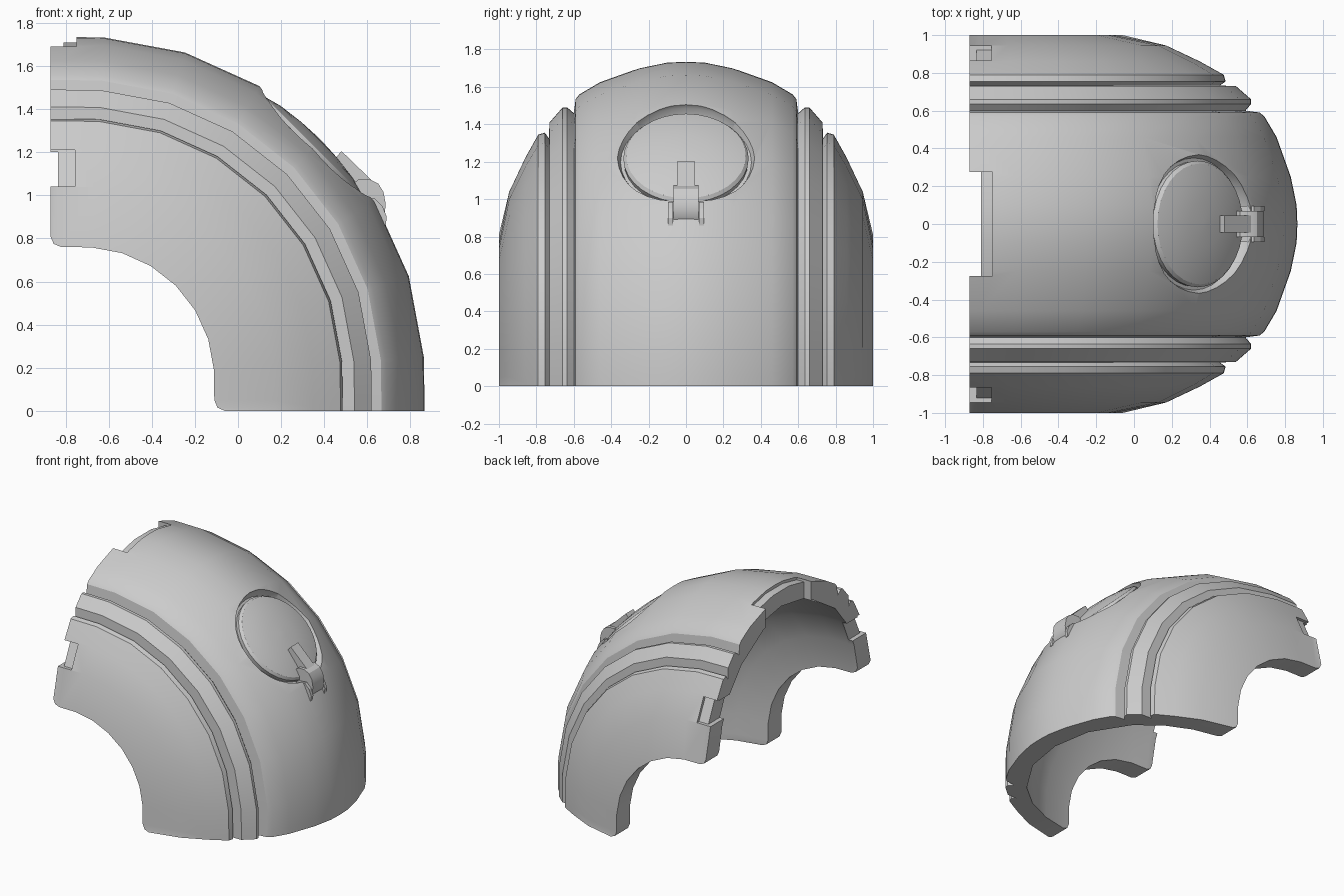
import bpy, bmesh
from math import sin, cos, pi, radians
from mathutils import Matrix, Vector

if "Cube" in bpy.data.objects:
    bpy.data.objects.remove(bpy.data.objects["Cube"])

grey = bpy.data.materials.new("light_grey")
grey.use_nodes = True
grey.diffuse_color = (0.6, 0.6, 0.6, 1)
grey.node_tree.nodes["Principled BSDF"].inputs["Base Color"].default_value = (0.6, 0.6, 0.6, 1)


def finish(name, bm):
    bmesh.ops.recalc_face_normals(bm, faces=bm.faces)
    me = bpy.data.meshes.new(name)
    bm.to_mesh(me)
    bm.free()
    me.materials.append(grey)
    ob = bpy.data.objects.new(name, me)
    bpy.context.collection.objects.link(ob)
    return ob


def loft(name, rings):
    """Skin a list of closed rings and cap both ends."""
    bm = bmesh.new()
    rows = [[bm.verts.new(p) for p in ring] for ring in rings]
    n = len(rows[0])
    for a, b in zip(rows, rows[1:]):
        for i in range(n):
            j = (i + 1) % n
            bm.faces.new((a[i], a[j], b[j], b[i]))
    bm.faces.new(rows[0])
    bm.faces.new(rows[-1][::-1])
    return finish(name, bm)


def prism_x(name, yz, lo, hi):
    return loft(name, [[(x, y, z) for y, z in yz] for x in (lo, hi)])


def prism_y(name, xz, lo, hi):
    return loft(name, [[(x, y, z) for x, z in xz] for y in (lo, hi)])


def select(ob):
    bpy.ops.object.select_all(action='DESELECT')
    ob.select_set(True)
    bpy.context.view_layer.objects.active = ob


def cut(ob, cutter):
    mod = ob.modifiers.new("cut", 'BOOLEAN')
    mod.operation, mod.solver, mod.object = 'DIFFERENCE', 'EXACT', cutter
    select(ob)
    bpy.ops.object.modifier_apply(modifier=mod.name)
    bpy.data.objects.remove(cutter)


def smooth(ob, angle=30):
    select(ob)
    bpy.ops.object.shade_smooth_by_angle(angle=radians(angle))


# Shell cross-section as (y, radius): outer skin with two grooves, then inner skin
RIM = 0.76
outer = [(0, 1.735), (0.1, 1.731), (0.25, 1.70), (0.46, 1.625), (0.57, 1.56),
         (0.59, 1.535), (0.6, 1.46), (0.635, 1.49), (0.66, 1.49), (0.73, 1.41),
         (0.733, 1.325), (0.755, 1.355), (0.79, 1.345), (0.86, 1.22),
         (0.945, 1.04), (1.0, RIM)]
inner = [(0.84, RIM), (0.80, 1.0), (0.71, 1.2), (0.57, 1.37), (0.3, 1.54), (0, 1.59)]
half = outer + inner
section = half + [(-y, r) for y, r in reversed(half) if y > 0]

# Rounded rim corners: (distance from the end, rim lift)
corner = [(0, 0.05), (0.015, 0.015), (0.05, 0)]


def ring(place, lift=0):
    pts = []
    for y, r in section:
        x, z = place(r + lift if r == RIM else r)
        pts.append((x, y, z))
    return pts


rings = [ring(lambda r: (-0.87 + d, r), up) for d, up in corner]
for k in range(7):
    a = radians(3.6 + 13.8 * k)
    rings.append(ring(lambda r: (-0.72 + (r - 0.15) * sin(a), 0.15 + (r - 0.15) * cos(a))))
rings += [ring(lambda r: (r - 0.87, d), up) for d, up in reversed(corner)]
shell = loft("shell", rings)

# Notches in the upper end: a through cut plus a shallow step
W = 0.275
cut(shell, prism_x("cutter", [(-W, 1.4), (W, 1.4), (W, 2), (-W, 2)], -1, -0.81))
floor = [(-W, 1.672), (-0.1, 1.709), (0.1, 1.709), (W, 1.672)]
cut(shell, prism_x("cutter", floor + [(W, 2), (-W, 2)], -1, -0.75))
for s in (1, -1):
    through = [(0.6, 1.04), (1.1, 1.04), (1.1, 1.2), (0.6, 1.2)]
    step = [(0.92, 1.04), (0.84, 1.21), (1.1, 1.21), (1.1, 1.04)]
    cut(shell, prism_x("cutter", [(s * y, z) for y, z in through], -1, -0.835))
    cut(shell, prism_x("cutter", [(s * y, z) for y, z in step], -1, -0.755))

# Hatch frame of reference: tilted 45 degrees towards +x
tilt = Matrix.Translation((-0.44, 0, 0.44)) @ Matrix.Rotation(pi / 4, 4, 'Y')


def disc(name, levels, n=32):
    """Turned part on the hatch axis from (radius, height) levels."""
    return loft(name, [[tilt @ Vector((r * cos(2 * pi * i / n), r * sin(2 * pi * i / n), h))
                        for i in range(n)] for r, h in levels])


cut(shell, disc("cutter", [(0.35, 1.07), (0.37, 1.11), (0.37, 1.5)]))
smooth(shell)
lid = disc("hatch_lid", [(0.33, 1.06), (0.335, 1.10), (0.32, 1.118), (0.24, 1.14),
                         (0.12, 1.155), (0.02, 1.16)])
smooth(lid)

# Latch: arm over the lid, curved clip, two bracket cheeks
prism_y("latch_arm", [(0.45, 1.17), (0.48, 1.205), (0.63, 1.06), (0.58, 1.0)], -0.045, 0.045)
clip = prism_y("latch_clip", [(0.53, 1.05), (0.56, 1.075), (0.61, 1.075), (0.65, 1.055),
                              (0.675, 1.015), (0.685, 0.96), (0.68, 0.91), (0.665, 0.885),
                              (0.58, 0.88), (0.55, 0.98)], -0.068, 0.068)
smooth(clip)
for side, s in (("left", 1), ("right", -1)):
    prism_y("latch_bracket_" + side, [(0.56, 0.98), (0.635, 0.985), (0.67, 0.95),
                                      (0.69, 0.9), (0.685, 0.86), (0.6, 0.86)],
            s * 0.07, s * 0.095)
